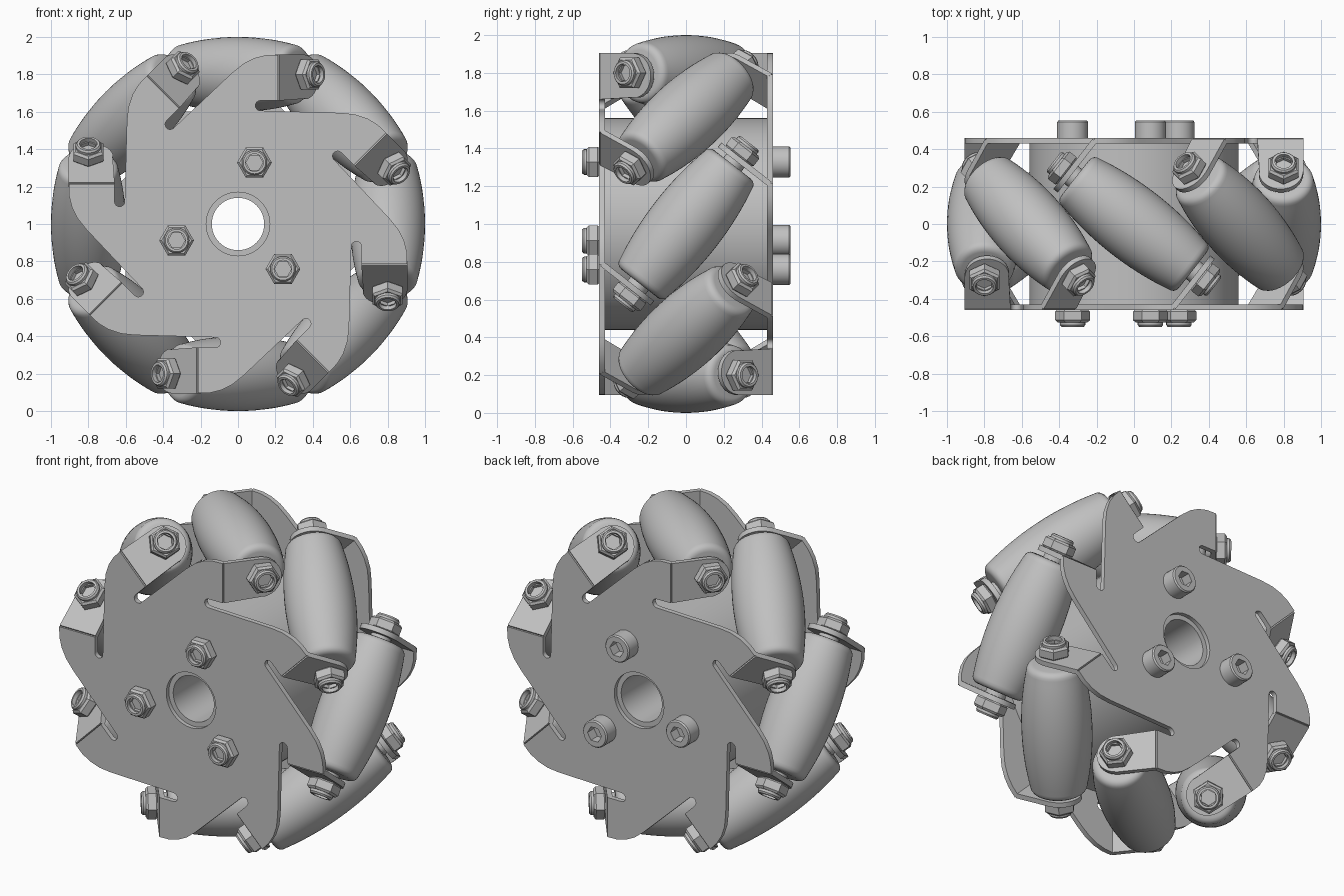
import bpy, bmesh, math
from mathutils import Matrix, Vector

cube = bpy.data.objects.get("Cube")
if cube:
    bpy.data.objects.remove(cube)

metal = bpy.data.materials.new("light_grey_metal")
metal.use_nodes = True
GREY = (0.53, 0.53, 0.53, 1)
metal.diffuse_color = GREY
metal.node_tree.nodes["Principled BSDF"].inputs["Base Color"].default_value = GREY

COUNT = 8                       # rollers around the wheel
SLANT = math.radians(38)        # roller axis against the wheel rim
AXLE_R = 0.8                    # roller axle distance from the wheel centre
TAB_S = 0.44                    # bracket tab position along the roller axle
PLATE_Y, SHEET = 0.445, 0.03
centre = Matrix.Translation((0, 0, 1))


def finish(mesh, angle=35):
    mesh.materials.clear()
    mesh.materials.append(metal)
    mesh.shade_smooth()
    mesh.set_sharp_from_angle(angle=math.radians(angle))
    return mesh


def lathe(name, profile, segments=32, closed=False):
    """Revolve (radius, height) points about local z."""
    bm = bmesh.new()
    verts = [bm.verts.new((r, 0, h)) for r, h in profile]
    edges = [bm.edges.new(p) for p in zip(verts, verts[1:])]
    if closed:
        edges.append(bm.edges.new((verts[-1], verts[0])))
    bmesh.ops.spin(bm, geom=verts + edges, cent=(0, 0, 0), axis=(0, 0, 1),
                   angle=math.tau, steps=segments)
    bmesh.ops.remove_doubles(bm, verts=bm.verts, dist=1e-5)
    bmesh.ops.recalc_face_normals(bm, faces=bm.faces)
    mesh = bpy.data.meshes.new(name)
    bm.to_mesh(mesh)
    bm.free()
    return finish(mesh)


def sheet(name, outlines):
    """Flat sheet in local xy; later outlines become holes."""
    curve = bpy.data.curves.new(name, "CURVE")
    curve.dimensions = "2D"
    curve.fill_mode = "BOTH"
    curve.extrude = SHEET / 2
    for points in outlines:
        spline = curve.splines.new("POLY")
        spline.points.add(len(points) - 1)
        for p, (x, y) in zip(spline.points, points):
            p.co = (x, y, 0, 1)
        spline.use_cyclic_u = True
    temp = bpy.data.objects.new(name, curve)
    bpy.context.collection.objects.link(temp)
    bpy.context.view_layer.update()
    graph = bpy.context.evaluated_depsgraph_get()
    mesh = bpy.data.meshes.new_from_object(temp.evaluated_get(graph))
    bpy.data.objects.remove(temp)
    bm = bmesh.new()
    bm.from_mesh(mesh)
    bmesh.ops.remove_doubles(bm, verts=bm.verts, dist=1e-5)
    bmesh.ops.recalc_face_normals(bm, faces=bm.faces)
    bm.to_mesh(mesh)
    bm.free()
    return finish(mesh, 30)


def place(name, mesh, matrix):
    obj = bpy.data.objects.new(name, mesh)
    bpy.context.collection.objects.link(obj)
    obj.matrix_world = centre @ matrix


def arc(cx, cy, r, start, end, steps):
    return [(cx + r * math.cos(a), cy + r * math.sin(a))
            for a in (math.radians(start + (end - start) * i / steps)
                      for i in range(steps + 1))]


# Side plate: eight swept lobes, each with a relief slot beside the bend
lobe = ([(-0.03, 0.81), (0.03, 0.858), (0.09, 0.888), (0.15, 0.903), (0.215, 0.905),
         (0.215, 0.66)] + arc(0.12, 0.633, 0.027, 90, 270, 8))
outline = []
for k in range(COUNT):
    turn = Matrix.Rotation(-k * math.tau / COUNT, 2)
    outline += [tuple(turn @ Vector(p)) for p in lobe]
plate_mesh = sheet("side_plate", [outline, arc(0, 0, 0.17, 0, 352.5, 47)])

# Bent tab that carries a roller axle
axis = Vector((math.cos(SLANT), -math.sin(SLANT), 0))
along = Vector((math.sin(SLANT), math.cos(SLANT), 0))
reach = (PLATE_Y - TAB_S * math.sin(SLANT)) / math.cos(SLANT)
tab_mesh = sheet("bracket_tab", [[(0, 0.66), (reach, 0.67)]
                 + arc(reach, 0.785, 0.118, -80, 80, 16) + [(reach, 0.905), (0, 0.905)]])
tab_origin = axis * TAB_S - along * reach
tab_matrix = Matrix.Translation(tab_origin) @ Matrix(
    (along, (0, 0, 1), axis)).transposed().to_4x4()

# Barrel roller: crowned so the wheel rim stays round, with rounded ends
crown = []
for i in range(-12, 13):
    s = 0.36 * i / 12
    crown.append((math.sqrt(1 - (0.76 * s) ** 2) - AXLE_R, s))
end_r = crown[-1][0]
cap = [(end_r - 0.04 * (1 - math.cos(a)), 0.36 + 0.04 * math.sin(a))
       for a in (math.radians(d) for d in (22, 45, 68, 90))]
cap.append((0, 0.4))
roller_mesh = lathe("roller", [(r, -s) for r, s in reversed(cap)] + crown + cap, 48)
spacer_mesh = lathe("axle_spacer", [(0, -0.45), (0.06, -0.45), (0.06, 0.45), (0, 0.45)], 24)

# Lock nut: hexagon with chamfer, plus hollow collar
hex_mesh = lathe("lock_nut", [(0.045, 0), (0.085, 0), (0.093, 0.008), (0.093, 0.054),
                              (0.08, 0.066), (0.045, 0.066)], 6, True)
collar_mesh = lathe("nut_collar", [(0.068, 0.05), (0.068, 0.08), (0.06, 0.09),
                                   (0.047, 0.09), (0.047, 0.045), (0, 0.045)], 24)


def add_nut(name, matrix):
    place(name, hex_mesh, matrix)
    place(name + "_collar", collar_mesh, matrix)


# Both ends are the same under a half turn about the radial direction
axle = (Matrix.Translation((0, 0, AXLE_R))
        @ axis.to_track_quat("Z", "Y").to_matrix().to_4x4())
half_turns = (("front", Matrix.Identity(4)), ("back", Matrix.Rotation(math.pi, 4, "Z")))
upright = Matrix.Rotation(math.pi / 2, 4, "X")      # local z becomes -y

for k in range(COUNT):
    spin = Matrix.Rotation(k * math.tau / COUNT, 4, "Y")
    place(f"roller_{k}", roller_mesh, spin @ axle)
    place(f"axle_{k}", spacer_mesh, spin @ axle)
    for side, flip in half_turns:
        place(f"{side}_tab_{k}", tab_mesh, spin @ flip @ tab_matrix)
        add_nut(f"{side}_axle_nut_{k}",
                spin @ flip @ axle @ Matrix.Translation((0, 0, TAB_S + SHEET / 2)))

for side, flip in half_turns:
    place(f"{side}_plate", plate_mesh,
          flip @ Matrix.Translation((0, -PLATE_Y, 0)) @ upright)

# Hub drum with through bore
hub_mesh = lathe("hub", [(0.14, -0.435), (0.56, -0.435), (0.56, 0.435), (0.14, 0.435)],
                 64, True)
place("hub", hub_mesh, upright)

# Three clamping bolts: nuts in front, socket heads behind
head_mesh = lathe("bolt_head", [(0.083, 0), (0.083, 0.085), (0.076, 0.093), (0.05, 0.093)])
socket_mesh = lathe("hex_socket", [(0.06, 0.0935), (0.048, 0.0935), (0.048, 0.03),
                                   (0, 0.03)], 6)
face = PLATE_Y + SHEET / 2
for i in range(3):
    a = math.radians(75 + 120 * i)
    spot = Matrix.Translation((0.34 * math.cos(a), 0, 0.34 * math.sin(a)))
    add_nut(f"clamp_nut_{i}", spot @ Matrix.Translation((0, -face, 0)) @ upright)
    back = spot @ Matrix.Translation((0, face, 0)) @ upright.inverted()
    place(f"bolt_head_{i}", head_mesh, back)
    place(f"bolt_socket_{i}", socket_mesh, back)
